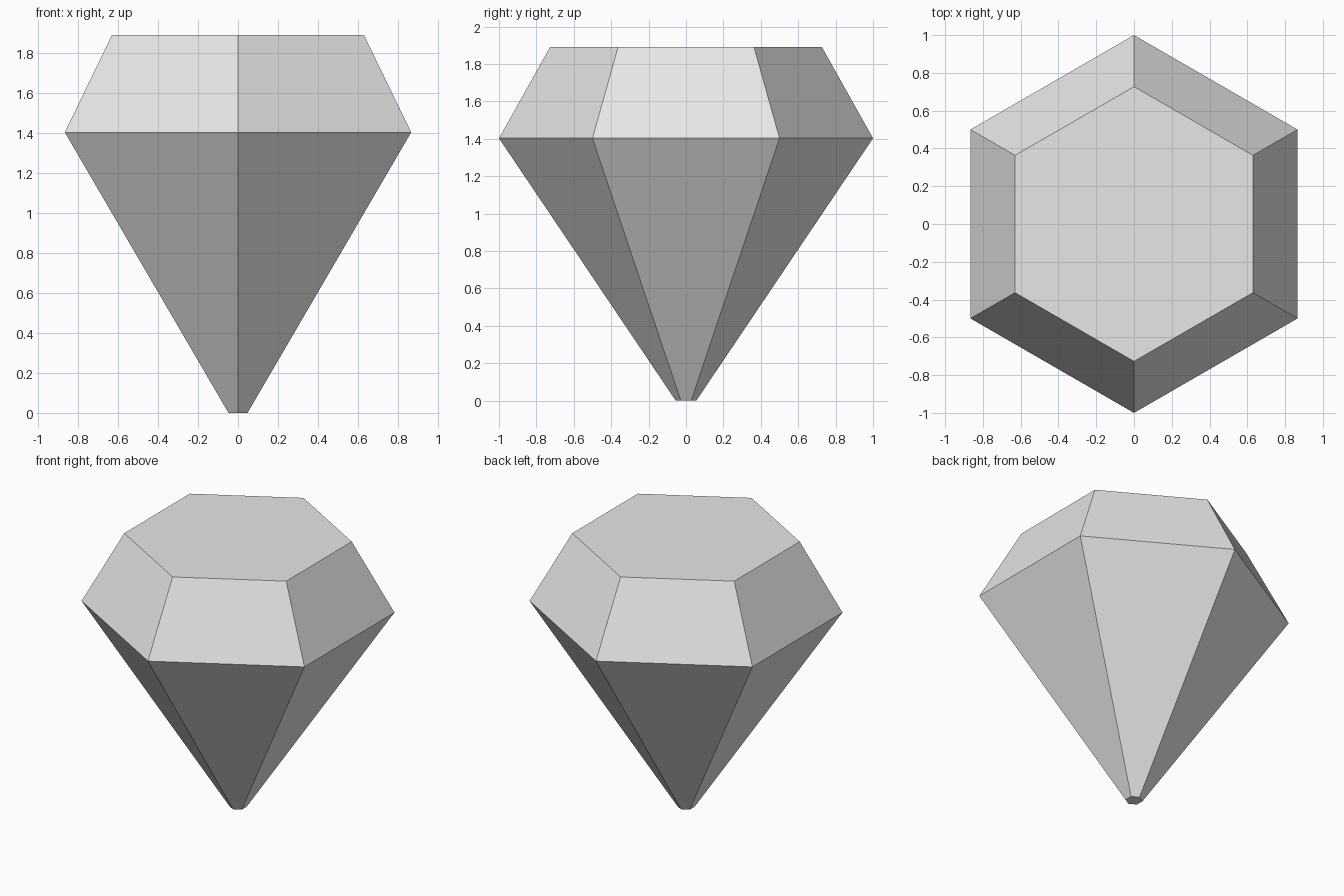
import bpy
import bmesh
from math import sin, cos, tau

cube = bpy.data.objects.get("Cube")
if cube:
    bpy.data.objects.remove(cube, do_unlink=True)

# Material
grey = bpy.data.materials.new("pale_grey")
grey.use_nodes = True
colour = (0.8, 0.8, 0.8, 1.0)
grey.diffuse_color = colour
grey.node_tree.nodes["Principled BSDF"].inputs["Base Color"].default_value = colour

# Gem: hexagonal rings (radius, height) from blunt tip to girdle to table
SIDES = 6
PROFILE = [(0.055, 0.0), (1.0, 1.403), (0.727, 1.89)]

bm = bmesh.new()
rings = []
for radius, height in PROFILE:
    angles = [tau * (i + 0.5) / SIDES for i in range(SIDES)]
    rings.append([bm.verts.new((radius * cos(a), radius * sin(a), height)) for a in angles])

# Pavilion and crown facets
for low, high in zip(rings, rings[1:]):
    for i in range(SIDES):
        j = (i + 1) % SIDES
        bm.faces.new((low[i], low[j], high[j], high[i]))

# Tip and table
bm.faces.new(list(reversed(rings[0])))
bm.faces.new(rings[-1])
bm.normal_update()

mesh = bpy.data.meshes.new("cut_gem")
bm.to_mesh(mesh)
bm.free()
mesh.materials.append(grey)
gem = bpy.data.objects.new("cut_gem", mesh)
bpy.context.collection.objects.link(gem)
